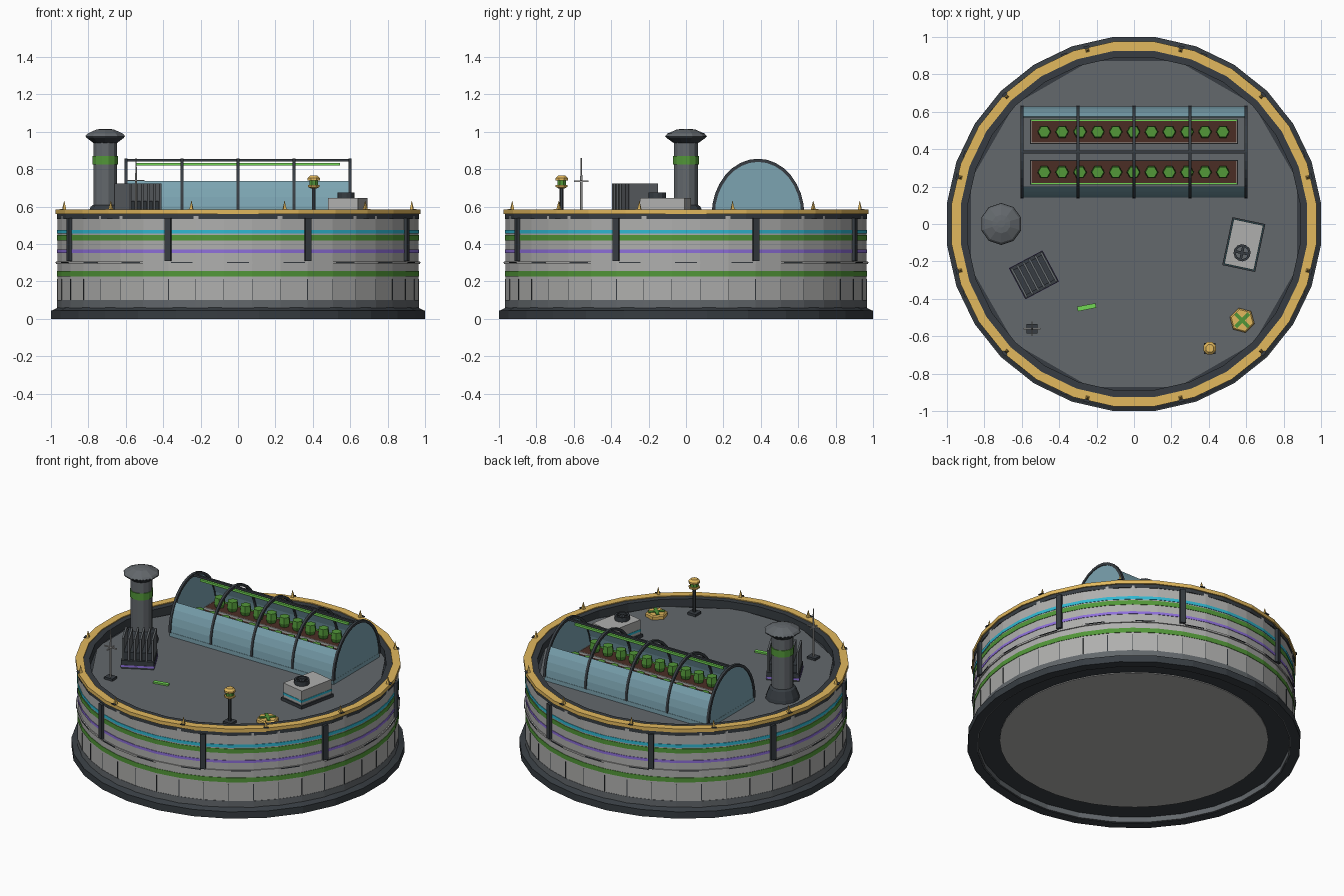
import bpy, bmesh
from math import pi, sin, cos, radians
from mathutils import Matrix

cube = bpy.data.objects.get("Cube")
if cube:
    bpy.data.objects.remove(cube)


def material(name, *rgb):
    m = bpy.data.materials.new(name)
    m.use_nodes = True
    m.diffuse_color = (*rgb, 1)
    bsdf = m.node_tree.nodes["Principled BSDF"]
    bsdf.inputs["Base Color"].default_value = (*rgb, 1)
    bsdf.inputs["Roughness"].default_value = 0.8
    return m


CONCRETE = material("concrete", .43, .43, .42)
SLATE = material("slate", .125, .138, .15)
DARK = material("dark metal", .038, .046, .054)
GOLD = material("gold", .76, .48, .11)
GREEN = material("leaf green", .085, .31, .04)
LIME = material("lime glow", .17, .68, .09)
CYAN = material("cyan", .03, .48, .64)
PURPLE = material("purple", .27, .16, .7)
GLASS = material("glass blue", .2, .37, .44)
SOIL = material("soil", .07, .027, .018)


def finish(name, bm, mat, place=None):
    bmesh.ops.recalc_face_normals(bm, faces=bm.faces)
    if place:
        bm.transform(place)
    me = bpy.data.meshes.new(name)
    bm.to_mesh(me)
    bm.free()
    me.materials.append(mat)
    ob = bpy.data.objects.new(name, me)
    bpy.context.collection.objects.link(ob)
    return ob


def lathe(name, profile, mat, n=28, place=None, closed=False):
    """Revolve (radius, z) points, with a flat side facing the front."""
    bm = bmesh.new()
    rings = [[bm.verts.new((r * cos(a), r * sin(a), z))
              for a in [2 * pi * (i + .5) / n for i in range(n)]] for r, z in profile]
    pairs = list(zip(rings, rings[1:]))
    if closed:
        pairs.append((rings[-1], rings[0]))
    else:
        bm.faces.new(rings[0])
        bm.faces.new(rings[-1])
    for a, b in pairs:
        for i in range(n):
            j = (i + 1) % n
            bm.faces.new((a[i], a[j], b[j], b[i]))
    return finish(name, bm, mat, place)


def ring(name, r0, r1, z0, z1, mat, n=28):
    return lathe(name, [(r0, z0), (r1, z0), (r1, z1), (r0, z1)], mat, n, closed=True)


def box(name, centre, size, mat, place=None):
    bm = bmesh.new()
    bmesh.ops.create_cube(bm, size=1)
    bm.transform(Matrix.Translation(centre) @ Matrix.Diagonal((*size, 1)))
    return finish(name, bm, mat, place)


def at(x, y, z=0, turn=0):
    return Matrix.Translation((x, y, z)) @ Matrix.Rotation(radians(turn), 4, 'Z')


def around(count, offset=0):
    for i in range(count):
        yield Matrix.Rotation(2 * pi * (i + offset) / count, 4, 'Z')


FLOOR = .53

# Base flange and recessed underside
ring("base_flange", .948, 1.006, 0, .045, DARK)
ring("flange_inner_lip", .94, .948, .003, .045, SLATE)
lathe("base_bevel", [(1.0, .045), (.97, .06)], DARK)
lathe("underside_plate", [(.945, .038), (.945, .05)], DARK)
lathe("underside_disc", [(.81, .033), (.81, .045)], CONCRETE, 40)

# Drum wall and painted bands
ring("drum_wall", .9, .968, .05, .55, CONCRETE, 40)
ring("plinth_band", .95, .97, .055, .1, SLATE, 40)
for name, z0, z1, mat in [("cyan_band", .455, .475, CYAN), ("upper_green_band", .418, .447, GREEN),
                          ("purple_band", .353, .37, PURPLE), ("lower_green_band", .225, .255, GREEN)]:
    ring(name, .95, .971, z0, z1, mat, 40)
ring("wall_ledge", .95, .975, .294, .306, CONCRETE, 40)
for m in around(40, .5):
    box("panel_seam", (.967, 0, .157), (.006, .004, .11), DARK, m)
for m in around(20):
    box("ledge_slot", (.968, 0, .302), (.016, .12, .005), DARK, m)

# Wall posts
for m in around(8, .5):
    box("wall_post", (.968, 0, .425), (.035, .034, .23), DARK, m)

# Roof rim, spikes and deck
ring("rim_underside", .91, .973, .535, .562, DARK)
ring("gold_rim", .932, .981, .56, .584, GOLD)
ring("inner_curb", .895, .934, .51, .578, DARK)
lathe("deck_edge", [(.92, .5), (.92, .522)], DARK)
lathe("roof_deck", [(.903, .51), (.903, FLOOR)], SLATE, 12)
for m in around(12, .5):
    lathe("rim_spike", [(.014, .58), (.001, .63)], GOLD, 4, m @ at(.962, 0))
    box("spike_clip", (.978, 0, .586), (.014, .03, .004), DARK, m)

# Greenhouse: elliptical arches on sills, low side glass and glazed ends
GY, HALF, RISE, LENGTH, SILL = .385, .24, .293, .6, .555


def arch(t, grow=0):
    return GY - (HALF + grow) * cos(t), SILL + (RISE + grow) * sin(t)


def arch_strip(name, x0, x1, t0, t1, steps, inner, outer, mat):
    """Sweep a thick shell along part of the arch between two x positions."""
    bm = bmesh.new()
    rows = []
    for i in range(steps + 1):
        t = t0 + (t1 - t0) * i / steps
        rows.append([bm.verts.new((x, *arch(t, g)))
                     for x, g in ((x0, inner), (x1, inner), (x1, outer), (x0, outer))])
    for a, b in zip(rows, rows[1:]):
        for k in range(4):
            j = (k + 1) % 4
            bm.faces.new((a[k], a[j], b[j], b[k]))
    bm.faces.new(rows[0])
    bm.faces.new(rows[-1])
    return finish(name, bm, mat)


for i in range(5):
    x = -LENGTH + i * LENGTH / 2
    arch_strip("greenhouse_hoop", x - .008, x + .008, 0, pi, 16, -.009, .008, DARK)
for t in (0, pi - .67):
    arch_strip("side_glass", -LENGTH, LENGTH, t, t + .67, 4, -.004, .002, GLASS)
for x in (-LENGTH, LENGTH):
    bm = bmesh.new()
    face = bm.faces.new([bm.verts.new((x - .003, *arch(pi * i / 16))) for i in range(17)])
    out = bmesh.ops.extrude_face_region(bm, geom=[face])
    bmesh.ops.translate(bm, vec=(.006, 0, 0),
                        verts=[v for v in out["geom"] if isinstance(v, bmesh.types.BMVert)])
    finish("end_glass", bm, GLASS)
    box("end_sill", (x, GY, .543), (.008, .48, .028), GLASS)
box("ridge_beam", (0, GY, .848), (1.2, .014, .014), DARK)
box("grow_light", (0, GY, .826), (1.09, .014, .014), LIME)
for s in (-1, 1):
    box("side_sill", (0, GY + s * HALF, .543), (1.2, .008, .028), GLASS)

# Planters with rows of plants
for s in (-1, 1):
    y = GY + s * .108
    box("planter_box", (0, y, .575), (1.1, .122, .1), SOIL)
    box("planter_base", (0, y, .542), (1.11, .13, .03), DARK)
    box("planter_glow", (0, y + s * .061, .624), (1.1, .008, .018), LIME)
    box("planter_trim", (0, y - s * .061, .62), (1.1, .005, .014), CONCRETE)
    for e in (-1, 1):
        box("planter_end", (e * .55, y, .62), (.005, .122, .014), CONCRETE)
    for i in range(11):
        lathe("plant", [(.026, .62), (.037, .65), (.032, .69)], GREEN, 6,
              at(-.48 + i * .0955, y, 0, 30))

# Chimney
spot = at(-.71, 0)
lathe("chimney_foot", [(.105, FLOOR), (.1, .55), (.08, .6), (.065, .61)], DARK, 12, spot)
lathe("chimney_stack", [(.066, .58), (.066, .945)], SLATE, 12, spot)
lathe("chimney_band", [(.071, .825), (.071, .87)], GREEN, 12, spot)
lathe("chimney_collar", [(.066, .94), (.105, .968), (.112, .978)], DARK, 10, spot)
lathe("chimney_cap", [(.112, .976), (.1, .99), (.05, 1.012), (.02, 1.016)], SLATE, 10, spot)

# Finned cooler
spot = at(-.535, -.272, 0, 28)
box("cooler_base", (0, 0, .556), (.2, .185, .052), DARK, spot)
box("cooler_glow", (0, 0, .546), (.204, .189, .012), PURPLE, spot)
box("cooler_core", (0, 0, .6), (.18, .15, .06), DARK, spot)
for i in range(6):
    box("cooler_fin", (-.09 + i * .036, 0, .652), (.012, .175, .145), SLATE, spot)

# Antenna mast
spot = at(-.545, -.56)
box("mast_foot", (0, 0, .537), (.06, .05, .016), DARK, spot)
lathe("mast_pole", [(.006, FLOOR), (.006, .74), (.003, .86)], CONCRETE, 6, spot)
box("mast_bar_across", (0, 0, .74), (.09, .007, .007), CONCRETE, spot)
box("mast_bar_along", (0, 0, .735), (.007, .075, .007), CONCRETE, spot)

# Deck marker strip
box("deck_marker", (0, 0, .535), (.1, .025, .01), LIME, at(-.253, -.445, 0, 11))

# Roof vent unit
spot = at(.587, -.11, 0, -12)
box("vent_skirt", (0, 0, .54), (.18, .262, .02), DARK, spot)
box("vent_body", (0, 0, .587), (.162, .244, .116), CONCRETE, spot)
box("vent_glow", (0, 0, .575), (.166, .248, .014), CYAN, spot)
fan = spot @ at(0, -.045)
ring_profile = [(.034, .64), (.046, .64), (.046, .675), (.034, .675)]
lathe("vent_fan", ring_profile, DARK, 12, fan, closed=True)
lathe("fan_well", [(.036, .64), (.036, .655)], SLATE, 12, fan)
for a in (0, 90):
    box("fan_blade", (0, 0, .664), (.07, .014, .006), DARK, fan @ at(0, 0, 0, a))

# Beacon lamp
spot = at(.405, -.665)
box("beacon_foot", (0, 0, .538), (.06, .06, .016), DARK, spot)
lathe("beacon_pole", [(.01, FLOOR), (.01, .71)], DARK, 6, spot)
lathe("beacon_tray", [(.02, .698), (.034, .706), (.034, .716)], GOLD, 8, spot)
lathe("beacon_lamp", [(.025, .714), (.025, .742)], GREEN, 8, spot)
lathe("beacon_cap", [(.036, .74), (.036, .752), (.022, .765)], GOLD, 8, spot)

# Hatch with crossed handle
spot = at(.578, -.515)
lathe("hatch_plate", [(.068, FLOOR), (.068, .55), (.06, .557)], GOLD, 6, spot @ at(0, 0, 0, 15))
for a in (45, 135):
    box("hatch_cross", (0, 0, .558), (.1, .02, .01), GREEN, spot @ at(0, 0, 0, a))
